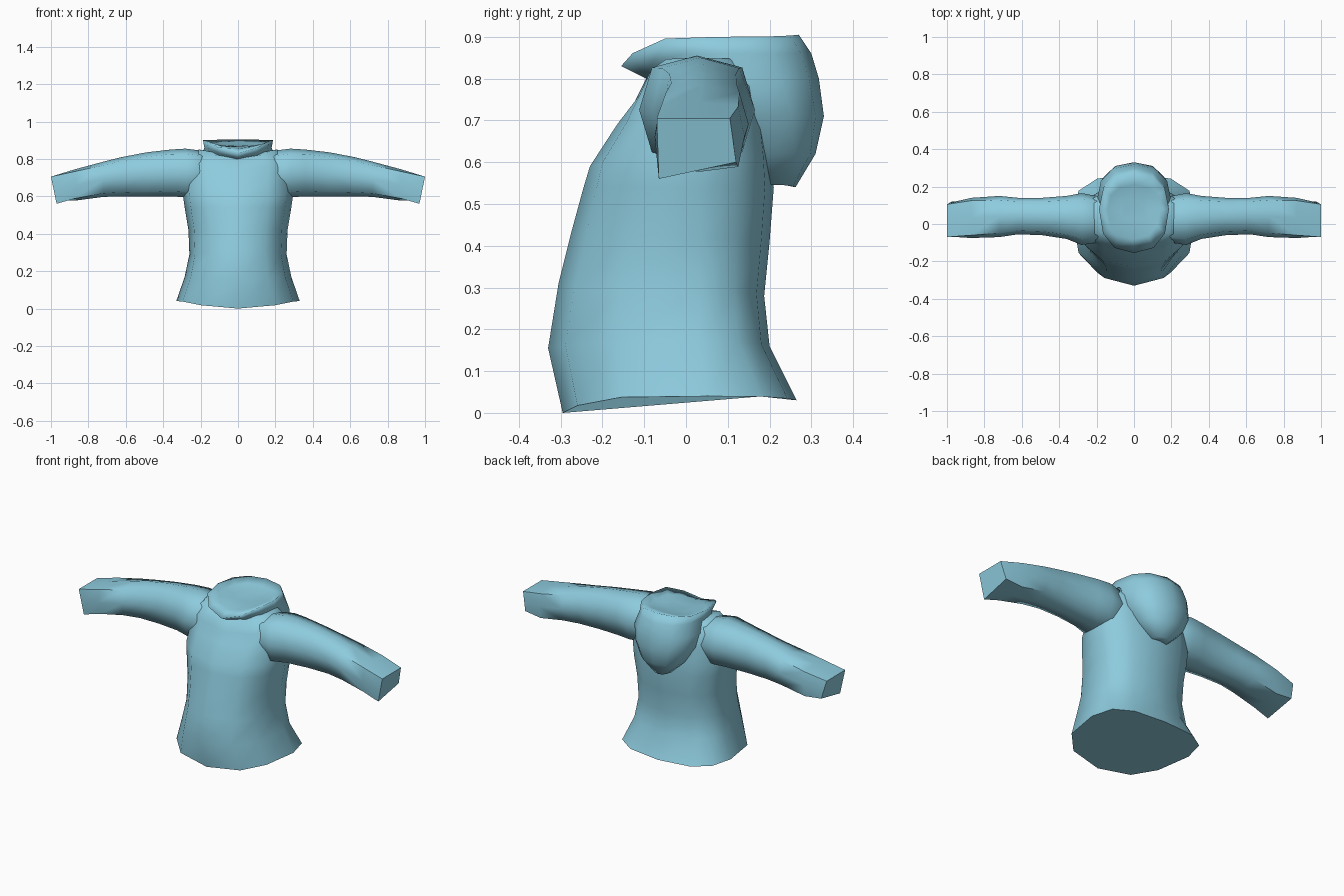
import bpy, bmesh, math

cube = bpy.data.objects.get("Cube")
if cube:
    bpy.data.objects.remove(cube, do_unlink=True)

# Single fabric colour
fabric = bpy.data.materials.new("light blue fabric")
fabric.use_nodes = True
colour = (0.27, 0.60, 0.73, 1)
fabric.diffuse_color = colour
bsdf = next(n for n in fabric.node_tree.nodes if n.type == 'BSDF_PRINCIPLED')
bsdf.inputs["Base Color"].default_value = colour
bsdf.inputs["Roughness"].default_value = 0.8


def loft(name, rings, sharp):
    """Skin a list of equal-length rings and close both ends."""
    bm = bmesh.new()
    rows = [[bm.verts.new(p) for p in ring] for ring in rings]
    n = len(rows[0])
    for a, b in zip(rows, rows[1:]):
        for i in range(n):
            j = (i + 1) % n
            bm.faces.new((a[i], a[j], b[j], b[i]))
    bm.faces.new(rows[0])
    bm.faces.new(rows[-1])
    bmesh.ops.recalc_face_normals(bm, faces=bm.faces)
    mesh = bpy.data.meshes.new(name)
    bm.to_mesh(mesh)
    bm.free()
    mesh.materials.append(fabric)
    obj = bpy.data.objects.new(name, mesh)
    bpy.context.collection.objects.link(obj)
    bpy.ops.object.select_all(action='DESELECT')
    obj.select_set(True)
    bpy.context.view_layer.objects.active = obj
    bpy.ops.object.shade_smooth_by_angle(angle=math.radians(sharp))


def power(v, e):
    return math.copysign(abs(v) ** e, v)


def body_ring(hw, yf, yb, zf, zs, zb, yc=0.03, e=0.85):
    """Ring with its own front, side and back heights, dipping in a V."""
    pts = []
    for i in range(12):
        a = math.radians(30 * i)
        c, s = math.cos(a), math.sin(a)
        y = yc + power(s, e) * ((yb - yc) if s > 0 else (yc - yf))
        z = zs + s ** 4 * ((zb if s > 0 else zf) - zs)
        pts.append((hw * power(c, e), y, z))
    return pts


# Torso, from the flared hem up to the shoulders
loft("torso", [body_ring(*r) for r in (
    (0.33, -0.295, 0.265, 0.00, 0.04, 0.03, 0.05, 0.75),
    (0.285, -0.33, 0.20, 0.155, 0.17, 0.16),
    (0.26, -0.305, 0.187, 0.31, 0.29, 0.28),
    (0.265, -0.275, 0.20, 0.43, 0.42, 0.41),
    (0.285, -0.245, 0.21, 0.54, 0.54, 0.54),
    (0.295, -0.23, 0.205, 0.59, 0.61, 0.62),
    (0.29, -0.165, 0.195, 0.69, 0.70, 0.70),
    (0.27, -0.125, 0.18, 0.74, 0.79, 0.77, 0.03, 0.7),
    (0.21, -0.095, 0.15, 0.80, 0.85, 0.81, 0.03, 0.7),
    (0.10, -0.05, 0.10, 0.81, 0.83, 0.81),
)], 65)


# Sleeves: station = x, front y, back y, bottom z, top z, corner fullness
STATIONS = (
    (0.12, -0.05, 0.10, 0.63, 0.80, 0.76),
    (0.20, -0.10, 0.15, 0.60, 0.845, 0.78),
    (0.28, -0.112, 0.165, 0.595, 0.855, 0.78),
    (0.36, -0.08, 0.15, 0.60, 0.85, 0.80),
    (0.49, -0.06, 0.14, 0.60, 0.835, 0.80),
    (0.62, -0.055, 0.14, 0.60, 0.81, 0.80),
    (0.72, -0.07, 0.15, 0.597, 0.785, 0.80),
    (0.87, -0.075, 0.14, 0.577, 0.745, 0.86),
)


def sleeve_ring(side, x, yf, yb, zb, zt, k):
    cy, cz, hy, hz = (yf + yb) / 2, (zb + zt) / 2, (yb - yf) / 2, (zt - zb) / 2
    shape = ((-k, -k), (0, -1), (k, -k), (1, 0), (k, k), (0, 1), (-k, k), (-1, 0))
    return [(side * x, cy + u * hy, cz + v * hz) for u, v in shape]


def cuff_ring(side):
    # Four-cornered slanted cuff, with midpoints on its edges
    corners = ((0.97, -0.065, 0.56), (0.975, 0.12, 0.60),
               (1.0, 0.105, 0.705), (1.0, -0.07, 0.705))
    ring = []
    for i, p in enumerate(corners):
        q = corners[(i + 1) % 4]
        for t in (0, 0.5):
            x, y, z = (a + (b - a) * t for a, b in zip(p, q))
            ring.append((side * x, y, z))
    return ring


for name, side in (("left_sleeve", 1), ("right_sleeve", -1)):
    loft(name, [sleeve_ring(side, *s) for s in STATIONS] + [cuff_ring(side)], 65)

# Lowered hood: outer bag from its tip up to the rim, then the shallow hollow
loft("hood", [body_ring(*r) for r in (
    (0.05, 0.17, 0.262, 0.55, 0.545, 0.54, 0.21),
    (0.13, 0.13, 0.31, 0.62, 0.62, 0.62, 0.20),
    (0.18, 0.08, 0.33, 0.72, 0.71, 0.71, 0.16),
    (0.20, -0.06, 0.318, 0.78, 0.79, 0.80, 0.12),
    (0.18, -0.105, 0.30, 0.805, 0.86, 0.86, 0.09),
    (0.187, -0.155, 0.27, 0.83, 0.90, 0.905, 0.08),
    (0.14, -0.08, 0.21, 0.855, 0.88, 0.89, 0.08),
    (0.07, -0.01, 0.14, 0.865, 0.87, 0.875, 0.07),
)], 150)
